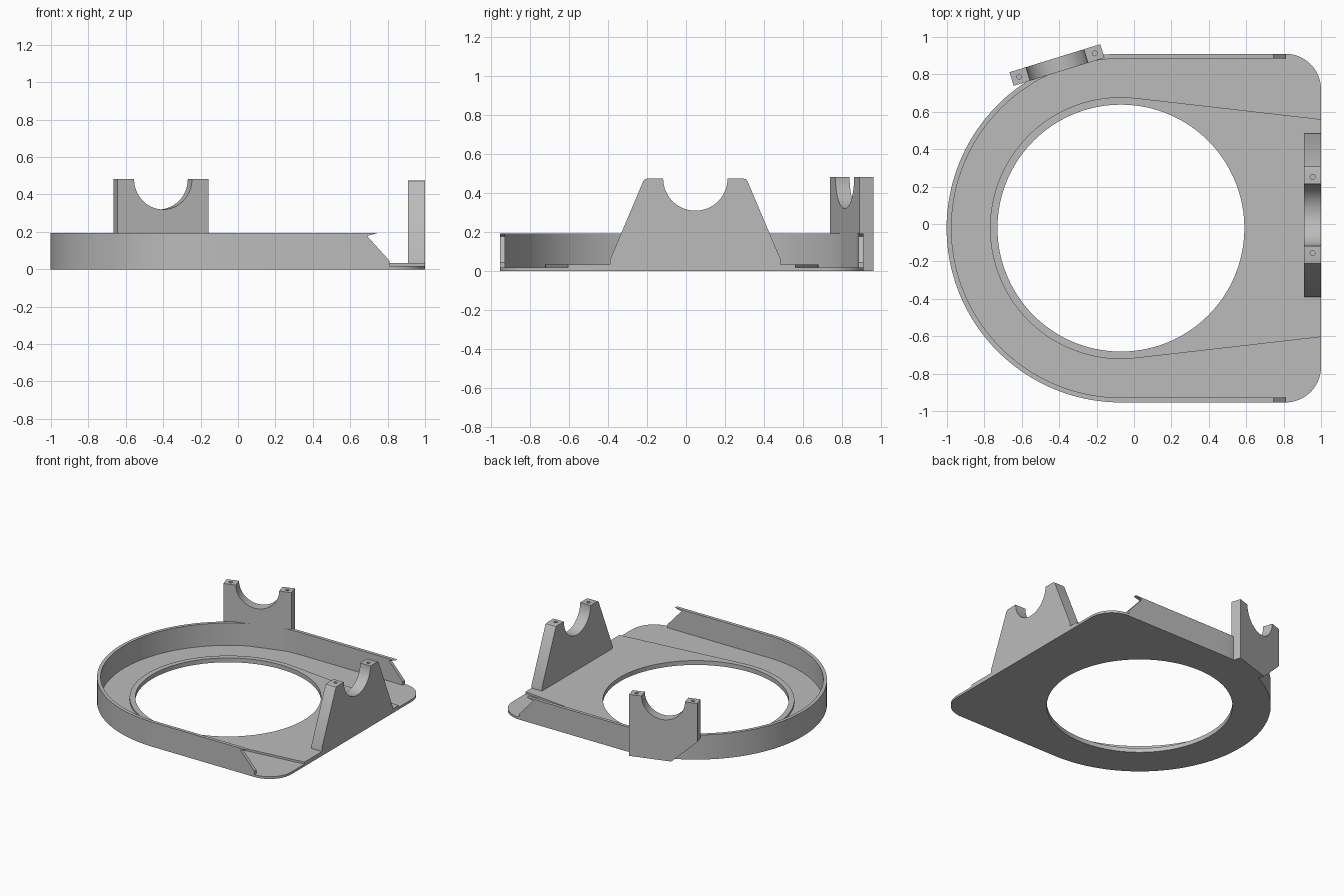
import bpy, bmesh
from math import sin, cos, pi, radians, atan2
from mathutils import Matrix, Vector

default = bpy.data.objects.get("Cube")
if default:
    bpy.data.objects.remove(default, do_unlink=True)

grey = bpy.data.materials.new("plain grey")
grey.use_nodes = True
grey.diffuse_color = (0.5, 0.5, 0.5, 1)
grey.node_tree.nodes["Principled BSDF"].inputs["Base Color"].default_value = (0.5, 0.5, 0.5, 1)

CX, CY = -0.07, -0.022     # centre of the ring
OUTER, HOLE = 0.932, 0.66
PLATE, RAISED, RIM = 0.018, 0.034, 0.193


def arc(cx, cy, r, start, end, n):
    """Points along an arc, angles in degrees."""
    angles = [radians(start + (end - start) * i / n) for i in range(n + 1)]
    return [(cx + r * cos(a), cy + r * sin(a)) for a in angles]


def finish(obj):
    obj.data.materials.clear()
    obj.data.materials.append(grey)
    obj.data.shade_smooth()
    obj.data.set_sharp_from_angle(angle=radians(30))
    return obj


def prism(name, loops, low, high, matrix=Matrix()):
    """Extrude a filled outline (further loops are holes) from low to high."""
    curve = bpy.data.curves.new(name, 'CURVE')
    curve.dimensions = '2D'
    curve.fill_mode = 'BOTH'
    curve.extrude = (high - low) / 2
    for loop in loops:
        spline = curve.splines.new('POLY')
        spline.points.add(len(loop) - 1)
        for point, (x, y) in zip(spline.points, loop):
            point.co = (x, y, 0, 1)
        spline.use_cyclic_u = True
    temp = bpy.data.objects.new("outline", curve)
    bpy.context.collection.objects.link(temp)
    graph = bpy.context.evaluated_depsgraph_get()
    mesh = bpy.data.meshes.new_from_object(temp.evaluated_get(graph))
    bpy.data.objects.remove(temp, do_unlink=True)
    bm = bmesh.new()
    bm.from_mesh(mesh)
    bmesh.ops.remove_doubles(bm, verts=bm.verts, dist=1e-5)
    bmesh.ops.translate(bm, verts=bm.verts, vec=(0, 0, (low + high) / 2))
    bmesh.ops.transform(bm, verts=bm.verts, matrix=matrix)
    bmesh.ops.recalc_face_normals(bm, faces=bm.faces)
    bm.to_mesh(mesh)
    bm.free()
    mesh.name = name
    obj = bpy.data.objects.new(name, mesh)
    bpy.context.collection.objects.link(obj)
    return finish(obj)


def cut(obj, cutters):
    """Subtract the cutters for good and remove them."""
    for cutter in cutters:
        cutter.hide_render = True
        mod = obj.modifiers.new("cut", 'BOOLEAN')
        mod.operation = 'DIFFERENCE'
        mod.solver = 'EXACT'
        mod.object = cutter
    graph = bpy.context.evaluated_depsgraph_get()
    mesh = bpy.data.meshes.new_from_object(obj.evaluated_get(graph))
    obj.modifiers.clear()
    obj.data = mesh
    for cutter in cutters:
        bpy.data.objects.remove(cutter, do_unlink=True)
    finish(obj)


def upright(direction, origin):
    """Frame whose x is the given direction, y is up and z is horizontal."""
    side = Vector(direction).normalized()
    up = Vector((0, 0, 1))
    frame = Matrix((side, up, side.cross(up))).transposed().to_4x4()
    return Matrix.Translation(origin) @ frame


def cradle_top(height, half_width, radius):
    """Top outline, right to left, with a round seat in the middle."""
    return ([(half_width, height)] + arc(0, height, radius, 0, -180, 32)
            + [(-half_width, height)])


def screw_holes(frame, spacing, height):
    holes = []
    for side in (-1, 1):
        centre = frame @ Vector((side * spacing, height, 0))
        holes.append(prism("screw_cutter", [arc(centre.x, centre.y, 0.013, 0, 345, 23)],
                           height - 0.1, height + 0.05))
    return holes


# Base plate with rounded corners
hole = arc(CX, CY, HOLE, 0, 357.5, 143)
corner = 0.19
plate = (arc(CX, CY, OUTER, 90, 270, 72)
         + arc(1 - corner, CY - OUTER + corner, corner, -90, 0, 14)
         + arc(1 - corner, CY + OUTER - corner, corner, 0, 90, 14))
prism("base_plate", [plate, hole], 0, PLATE)

# Raised ring that tapers towards the end bracket
raised = (arc(CX, CY, 0.70, 83.6, 276.4, 76)
          + [(1, CY - 0.582), (1, CY + 0.582)])
prism("raised_ring", [raised, hole], PLATE, RAISED)

# Curved rim wall, open at one end, with hooked ends
WALL_END, INNER = 0.81, OUTER - 0.026
wall = (arc(CX, CY, OUTER, 90, 270, 72)
        + [(WALL_END, CY - OUTER), (WALL_END, CY - INNER)]
        + arc(CX, CY, INNER, 270, 90, 72)
        + [(WALL_END, CY + INNER), (WALL_END, CY + OUTER)])
rim = prism("rim_wall", [wall], PLATE, RIM)
hook = [(0.9, 0.045), (WALL_END, 0.045), (0.69, 0.178), (0.745, RIM),
        (0.745, 0.3), (0.9, 0.3)]
cut(rim, [prism("hook_cutter", [hook], -1.2, 1.2, upright((1, 0, 0), (0, 0, 0)))])

# Tapered bracket at the open end
frame = upright((0, 1, 0), (0.955, 0.048, 0))
top = cradle_top(0.475, 0.245, 0.165)
profile = ([(-0.437, PLATE), (0.437, PLATE), (0.437, 0.06), (0.267, 0.462), (0.26, 0.471)]
           + top + [(-0.26, 0.471), (-0.267, 0.462), (-0.437, 0.06)])
end_bracket = prism("end_bracket", [profile], -0.045, 0.045, frame)
cut(end_bracket, screw_holes(frame, 0.204, 0.475))

# Straight bracket on the outside of the rim, with a sloped lower corner
slope = atan2(0.15, 0.485)
frame = upright((cos(slope), sin(slope), 0), (-0.412, 0.85, 0))
profile = ([(-0.254, 0.18), (-0.06, 0), (0.254, 0)]
           + cradle_top(0.482, 0.254, 0.162))
side_bracket = prism("side_bracket", [profile], -0.038, 0.038, frame)
cut(side_bracket, screw_holes(frame, 0.211, 0.482))
